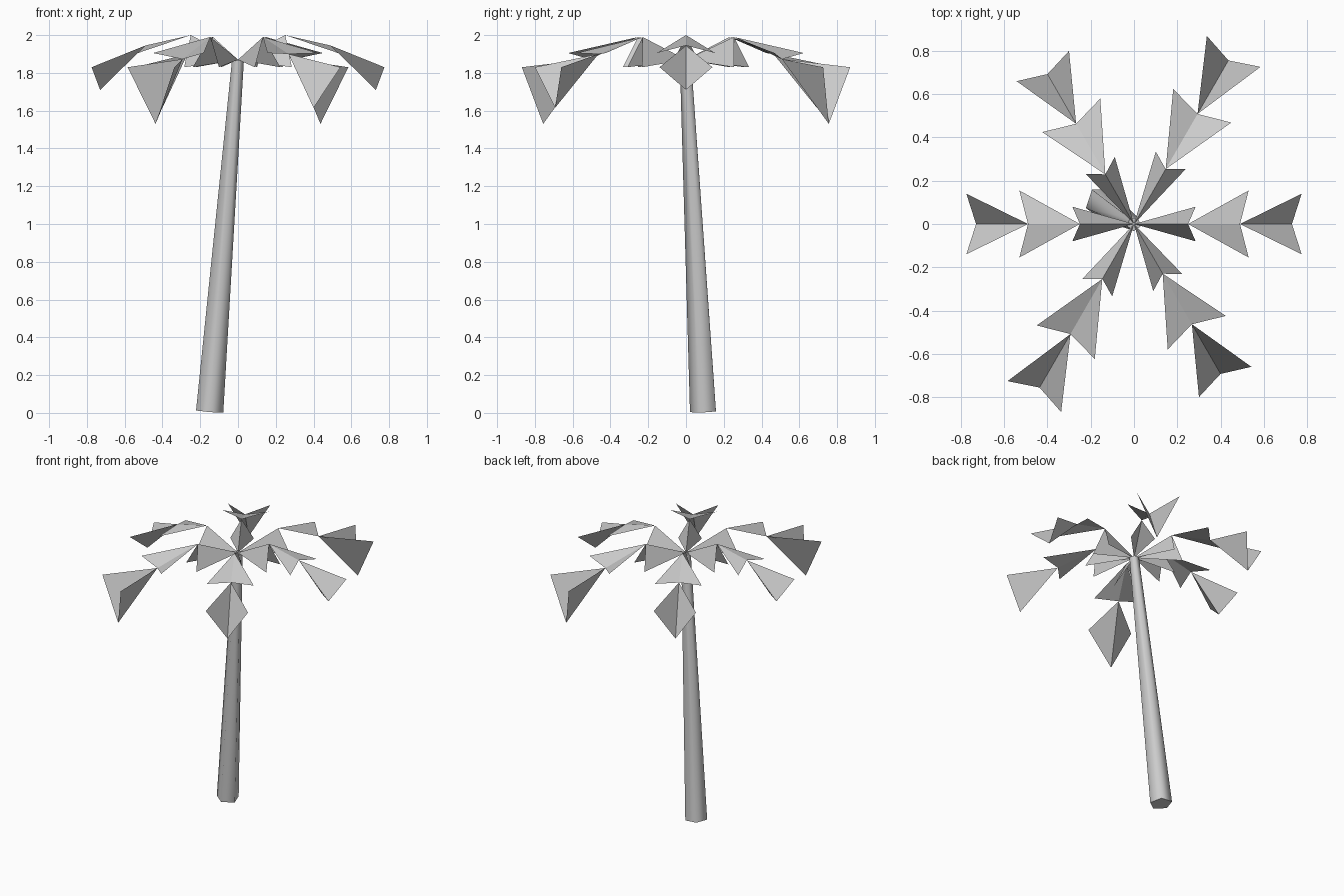
import bpy, bmesh, math
from mathutils import Matrix, Vector

cube = bpy.data.objects.get("Cube")
if cube:
    bpy.data.objects.remove(cube, do_unlink=True)

grey = bpy.data.materials.new("light_grey")
grey.use_nodes = True
colour = (0.6, 0.6, 0.6, 1)
grey.diffuse_color = colour
grey.node_tree.nodes["Principled BSDF"].inputs["Base Color"].default_value = colour


def add_object(name, bm):
    mesh = bpy.data.meshes.new(name)
    bm.to_mesh(mesh)
    bm.free()
    mesh.materials.append(grey)
    obj = bpy.data.objects.new(name, mesh)
    bpy.context.collection.objects.link(obj)
    return obj


CROWN = Vector((0, 0, 1.87))


def make_trunk(base, top, r_base, r_top):
    """Leaning five-sided tapered trunk, smooth sides and flat ends."""
    axis = top - base
    bm = bmesh.new()
    bmesh.ops.create_cone(bm, cap_ends=True, segments=5, radius1=r_base,
                          radius2=r_top, depth=axis.length)
    lean = Vector((0, 0, 1)).rotation_difference(axis).to_matrix().to_4x4()
    place = Matrix.Translation((base + top) / 2) @ lean @ Matrix.Rotation(math.pi, 4, "Z")
    bmesh.ops.transform(bm, matrix=place, verts=bm.verts)
    for face in bm.faces:
        face.smooth = len(face.verts) == 4
    return add_object("trunk", bm)


def make_frond(name, angle, leaflets):
    """Chain of folded leaflets; each is two triangles sharing a spine.
    A leaflet is (spine reach, spine z, wing reach, wing half width, wing z)."""
    bm = bmesh.new()
    root = bm.verts.new(CROWN)
    for reach, z, wing_reach, half, wing_z in leaflets:
        tip = bm.verts.new((reach, 0, z))
        left = bm.verts.new((wing_reach, half, wing_z))
        right = bm.verts.new((wing_reach, -half, wing_z))
        bm.faces.new((root, tip, left))
        bm.faces.new((root, right, tip))
        root = tip
    bmesh.ops.rotate(bm, cent=(0, 0, 0), matrix=Matrix.Rotation(math.radians(angle), 3, "Z"),
                     verts=bm.verts)
    return add_object(name, bm)


make_trunk(Vector((-0.15, 0.097, 0.008)), CROWN, 0.076, 0.033)

# Three frond shapes, each used twice on opposite sides
short_frond = [(0.25, 2.0, 0.285, 0.08, 1.83),
               (0.49, 1.945, 0.53, 0.155, 1.905),
               (0.73, 1.71, 0.775, 0.14, 1.83)]
middle_frond = [(0.265, 1.99, 0.313, 0.078, 1.83),
                (0.535, 1.90, 0.58, 0.155, 1.905),
                (0.80, 1.615, 0.843, 0.14, 1.83)]
long_frond = [(0.293, 1.99, 0.34, 0.08, 1.83),
              (0.587, 1.873, 0.631, 0.155, 1.905),
              (0.873, 1.53, 0.921, 0.143, 1.83)]

for label, angle, shape in (("side", 0, short_frond),
                            ("middle", 120, middle_frond),
                            ("long", 60, long_frond)):
    make_frond(label + "_frond_back" if angle else "side_frond_left", angle, shape)
    make_frond(label + "_frond_front" if angle else "side_frond_right", angle + 180, shape)
